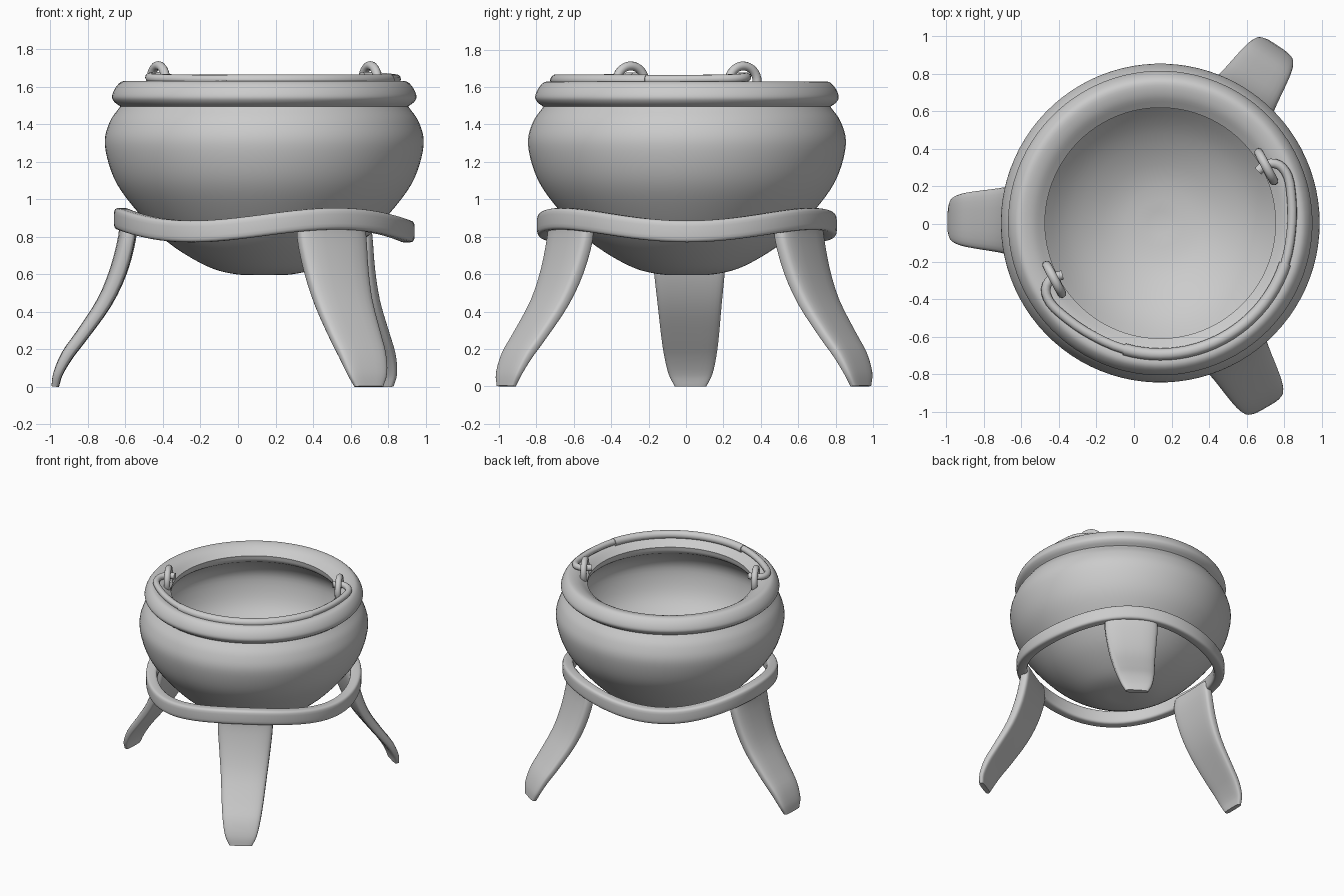
import bpy, bmesh
from math import sin, cos, pi, radians, hypot, copysign
from mathutils import Vector

if "Cube" in bpy.data.objects:
    bpy.data.objects.remove(bpy.data.objects["Cube"])

CX, CY = 0.14, 0.005          # pot axis


def polar(r, deg, z):
    a = radians(deg)
    return Vector((CX + r * cos(a), CY + r * sin(a), z))


def smooth_path(pts, n):
    """Catmull-Rom samples through points of any dimension."""
    p = [tuple(2 * a - b for a, b in zip(pts[0], pts[1]))] + list(pts)
    p.append(tuple(2 * a - b for a, b in zip(pts[-1], pts[-2])))
    out = []
    for i in range(1, len(p) - 2):
        for k in range(n):
            t = k / n
            out.append(tuple(0.5 * (2 * b + (c - a) * t + (2 * a - 5 * b + 4 * c - d) * t * t
                                    + (3 * b - a - 3 * c + d) * t ** 3)
                             for a, b, c, d in zip(*p[i - 1:i + 3])))
    return out + [tuple(pts[-1])]


def rounded(n, power):
    """Unit superellipse: a box section with soft corners."""
    res = []
    for i in range(n):
        a = 2 * pi * (i + 0.5) / n
        res.append((copysign(abs(cos(a)) ** power, cos(a)),
                    copysign(abs(sin(a)) ** power, sin(a))))
    return res


def loft(name, sections, loop=False, wrap=True, caps=False, angle=50):
    """Skin a list of equal-length point rows."""
    bm = bmesh.new()
    rows = [[bm.verts.new(p) for p in s] for s in sections]
    m = len(rows[0])
    for i in range(len(rows) if loop else len(rows) - 1):
        a, b = rows[i], rows[(i + 1) % len(rows)]
        for j in range(m if wrap else m - 1):
            k = (j + 1) % m
            bm.faces.new((a[j], a[k], b[k], b[j]))
    if caps:
        bm.faces.new(rows[0])
        bm.faces.new(rows[-1])
    bmesh.ops.remove_doubles(bm, verts=bm.verts, dist=1e-5)
    bmesh.ops.recalc_face_normals(bm, faces=bm.faces)
    me = bpy.data.meshes.new(name)
    bm.to_mesh(me)
    bm.free()
    ob = bpy.data.objects.new(name, me)
    bpy.context.collection.objects.link(ob)
    finish(ob, angle)
    return ob


def finish(ob, angle=50):
    bpy.ops.object.select_all(action='DESELECT')
    ob.select_set(True)
    bpy.context.view_layer.objects.active = ob
    bpy.ops.object.shade_smooth_by_angle(angle=radians(angle))


# Pot: outer belly, neck, rim, then the inside wall
outer = [(0, 0.595), (0.15, 0.60), (0.31, 0.645), (0.52, 0.775), (0.69, 0.95), (0.80, 1.11),
         (0.85, 1.29), (0.825, 1.41), (0.768, 1.495)]
rim = [(0.768, 1.495), (0.80, 1.52), (0.812, 1.55), (0.79, 1.60), (0.75, 1.63),
       (0.68, 1.615), (0.615, 1.57)]
inner = [(0.615, 1.57), (0.63, 1.52), (0.70, 1.47), (0.77, 1.39), (0.79, 1.29), (0.75, 1.12),
         (0.65, 0.98), (0.48, 0.81), (0.25, 0.69), (0, 0.655)]
profile = (smooth_path(outer, 5) + smooth_path(rim, 4)[1:] + smooth_path(inner, 4)[1:])
loft("pot", [[polar(max(r, 0), d, z) for r, z in profile] for d in range(0, 360, 4)],
     loop=True, wrap=False, angle=40)

# Wavy stand band, high above each leg and low between them
box = rounded(20, 0.45)
loft("stand_band",
     [[polar(0.76 + 0.042 * u, d, 0.862 + 0.034 * cos(radians(3 * (d - 180))) + 0.058 * v)
       for u, v in box] for d in range(0, 360, 4)], loop=True)

# Legs: radius, height, thickness, half width down the centre line
leg_line = smooth_path([(0.735, 0.90, 0.085, 0.19), (0.735, 0.80, 0.09, 0.205),
                        (0.78, 0.62, 0.09, 0.19), (0.855, 0.45, 0.08, 0.172),
                        (0.97, 0.28, 0.07, 0.155), (1.05, 0.17, 0.065, 0.14),
                        (1.10, 0.07, 0.05, 0.118), (1.115, 0.0, 0.04, 0.085)], 3)
leg_box = rounded(24, 0.5)
for name, deg in (("left_leg", 179), ("front_right_leg", -60), ("back_right_leg", 56.5)):
    rad = Vector((cos(radians(deg)), sin(radians(deg)), 0))
    side = Vector((-rad.y, rad.x, 0))
    rows = []
    for i, (r, z, t, w) in enumerate(leg_line):
        a, b = leg_line[max(i - 1, 0)], leg_line[min(i + 1, len(leg_line) - 1)]
        dr, dz = b[0] - a[0], b[1] - a[1]
        ln = hypot(dr, dz)
        row = []
        for u, v in leg_box:
            off = v * t / 2 - 0.02 * u * u * min(1, z)      # slight bow around the pot
            p = Vector((CX, CY, 0)) + rad * (r - off * dz / ln) + side * (u * w)
            p.z = max(0, z + off * dr / ln)
            row.append(p)
        rows.append(row)
    loft(name, rows, caps=True)

# Ears: upright rings on opposite sides of the rim
for name, deg in (("right_ear", 28), ("left_ear", 208)):
    bpy.ops.mesh.primitive_torus_add(major_segments=32, minor_segments=12, major_radius=0.085,
                                     minor_radius=0.024, location=polar(0.64, deg, 1.628),
                                     rotation=(pi / 2, 0, radians(deg + 90)))
    bpy.context.object.name = name
    finish(bpy.context.object)


def tube(name, pts, radius):
    cu = bpy.data.curves.new(name, 'CURVE')
    cu.dimensions = '3D'
    cu.bevel_depth = radius
    cu.bevel_resolution = 3
    cu.use_fill_caps = True
    sp = cu.splines.new('POLY')
    sp.points.add(len(pts) - 1)
    for q, p in zip(sp.points, pts):
        q.co = (*p, 1)
    ob = bpy.data.objects.new(name, cu)
    bpy.context.collection.objects.link(ob)
    bpy.ops.object.select_all(action='DESELECT')
    ob.select_set(True)
    bpy.context.view_layer.objects.active = ob
    bpy.ops.object.convert(target='MESH')
    finish(bpy.context.object)


# Bail handle lying on the rim, hooked through both ears, with a thicker grip
MID = -62
half = [(0.59, 90, 1.655), (0.65, 91, 1.655), (0.705, 88, 1.65), (0.725, 82, 1.645),
        (0.712, 72, 1.642), (0.70, 58, 1.64), (0.70, 44, 1.64), (0.70, 30, 1.64),
        (0.70, 15, 1.64)]
full = half + [(0.70, 0, 1.64)] + [(r, -d, z) for r, d, z in reversed(half)]
tube("handle_wire", [polar(r, MID + d, z) for r, d, z in smooth_path(full, 3)], 0.025)
tube("handle_grip", [polar(0.70, MID + d, 1.636) for d in range(-44, 45, 4)], 0.032)
